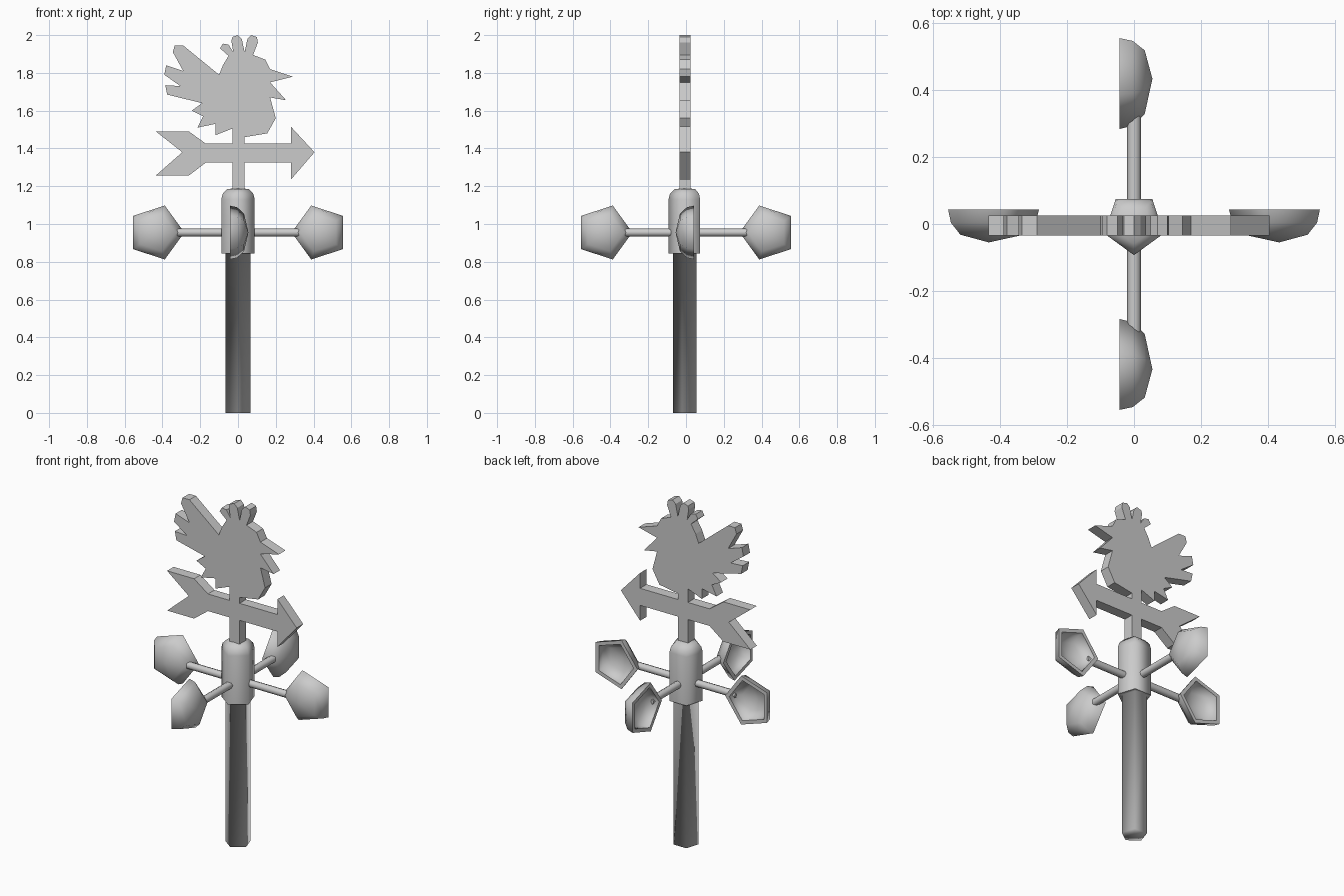
import bpy
import bmesh
from math import cos, sin, pi, radians
from mathutils import Matrix, Vector

cube = bpy.data.objects.get("Cube")
if cube:
    bpy.data.objects.remove(cube, do_unlink=True)

grey = bpy.data.materials.new("plain grey")
grey.use_nodes = True
GREY = (0.6, 0.6, 0.6, 1)
grey.diffuse_color = GREY
grey.node_tree.nodes["Principled BSDF"].inputs["Base Color"].default_value = GREY

UP = Vector((0, 0, 1))
FRONT = Vector((0, -1, 0))
ARM_HEIGHT = 0.955


def finish(name, bm, sharp_angle=None):
    """Store the mesh as an object; sharp_angle None keeps it fully smooth."""
    mesh = bpy.data.meshes.new(name)
    bm.to_mesh(mesh)
    bm.free()
    mesh.materials.append(grey)
    mesh.shade_smooth()
    if sharp_angle is not None:
        mesh.set_sharp_from_angle(angle=radians(sharp_angle))
    obj = bpy.data.objects.new(name, mesh)
    bpy.context.scene.collection.objects.link(obj)
    return obj


def lathe(name, profile, sides, origin, axis, corner, sharp_angle=None):
    """Turn (radius, height) points about an axis, with one corner facing 'corner'."""
    side = axis.cross(corner)
    bm = bmesh.new()
    rings = []
    for radius, height in profile:
        ring = []
        for i in range(sides):
            a = 2 * pi * i / sides
            offset = (corner * cos(a) + side * sin(a)) * radius
            ring.append(bm.verts.new(origin + offset + axis * height))
        rings.append(ring)
    for low, high in zip(rings, rings[1:]):
        for i in range(sides):
            j = (i + 1) % sides
            bm.faces.new((low[i], low[j], high[j], high[i]))
    bmesh.ops.remove_doubles(bm, verts=bm.verts, dist=1e-5)
    return finish(name, bm, sharp_angle)


# Five-sided pole, widening at its top into the underside of the hub
lathe("pole", [(0, 0), (0.07, 0), (0.07, 0.845), (0.093, 0.845)],
      5, Vector(), UP, FRONT)

# Hub with a rounded top
lathe("hub", [(0.093, 0.845), (0.093, 1.13), (0.085, 1.16), (0.06, 1.185), (0, 1.19)],
      5, Vector(), UP, FRONT, 76)

# Four arms with hollow five-sided cups; opposite cups open the same way
CUP = [(0, -0.055), (0.105, -0.032), (0.14, 0.004), (0.15, 0.043),
       (0.124, 0.043), (0.12, 0.015), (0.08, -0.015), (0, -0.033)]
BACK, RIGHT = -FRONT, Vector((-1, 0, 0))
for label, out, opening in (("left", -RIGHT, BACK), ("right", RIGHT, BACK),
                            ("front", FRONT, RIGHT), ("back", BACK, RIGHT)):
    centre = UP * ARM_HEIGHT
    lathe(label + "_arm", [(0, 0), (0.021, 0), (0.021, 0.33), (0, 0.33)],
          8, centre, out, UP, 60)
    lathe(label + "_cup", CUP, 5, centre + out * 0.434, opening, -out, 76)

# Flat sheet outline: stem, arrow and rooster as one cut shape, going anticlockwise
ARROW_HEAD = [(0.035, 1.17), (0.035, 1.325), (0.28, 1.325), (0.28, 1.235),
              (0.405, 1.38), (0.28, 1.515), (0.28, 1.425), (0.035, 1.425)]
ROOSTER_FRONT = [(0.035, 1.46), (0.155, 1.48), (0.2, 1.56), (0.17, 1.67),
                 (0.255, 1.655), (0.17, 1.75), (0.29, 1.78), (0.17, 1.82),
                 (0.145, 1.87), (0.08, 1.895)]
COMB = [(0.105, 1.96), (0.1, 1.99), (0.07, 2), (0.05, 1.98), (0.035, 1.91),
        (0.02, 1.98), (0, 2), (-0.03, 1.99), (-0.035, 1.97), (-0.025, 1.91),
        (-0.05, 1.95), (-0.08, 1.955), (-0.095, 1.93), (-0.05, 1.89)]
ROOSTER_TAIL = [(-0.08, 1.84), (-0.1, 1.79), (-0.29, 1.945), (-0.335, 1.945),
                (-0.345, 1.91), (-0.29, 1.81), (-0.38, 1.84), (-0.39, 1.79),
                (-0.305, 1.73), (-0.385, 1.735), (-0.375, 1.685), (-0.19, 1.64),
                (-0.245, 1.6), (-0.185, 1.57), (-0.215, 1.51), (-0.12, 1.53),
                (-0.12, 1.47), (-0.03, 1.505)]
ARROW_TAIL = [(-0.03, 1.425), (-0.17, 1.425), (-0.26, 1.49), (-0.435, 1.49),
              (-0.295, 1.38), (-0.435, 1.257), (-0.26, 1.257), (-0.17, 1.325),
              (-0.03, 1.325), (-0.03, 1.17)]

bm = bmesh.new()
outline = ARROW_HEAD + ROOSTER_FRONT + COMB + ROOSTER_TAIL + ARROW_TAIL
sheet = bm.faces.new([bm.verts.new((x, -0.035, z)) for x, z in outline])
extruded = bmesh.ops.extrude_face_region(bm, geom=[sheet], use_keep_orig=True)
moved = [v for v in extruded["geom"] if isinstance(v, bmesh.types.BMVert)]
bmesh.ops.translate(bm, verts=moved, vec=(0, 0.06, 0))
bmesh.ops.recalc_face_normals(bm, faces=bm.faces)
bmesh.ops.triangulate(bm, faces=[f for f in bm.faces if len(f.verts) > 4])
finish("rooster_vane", bm, 1)
